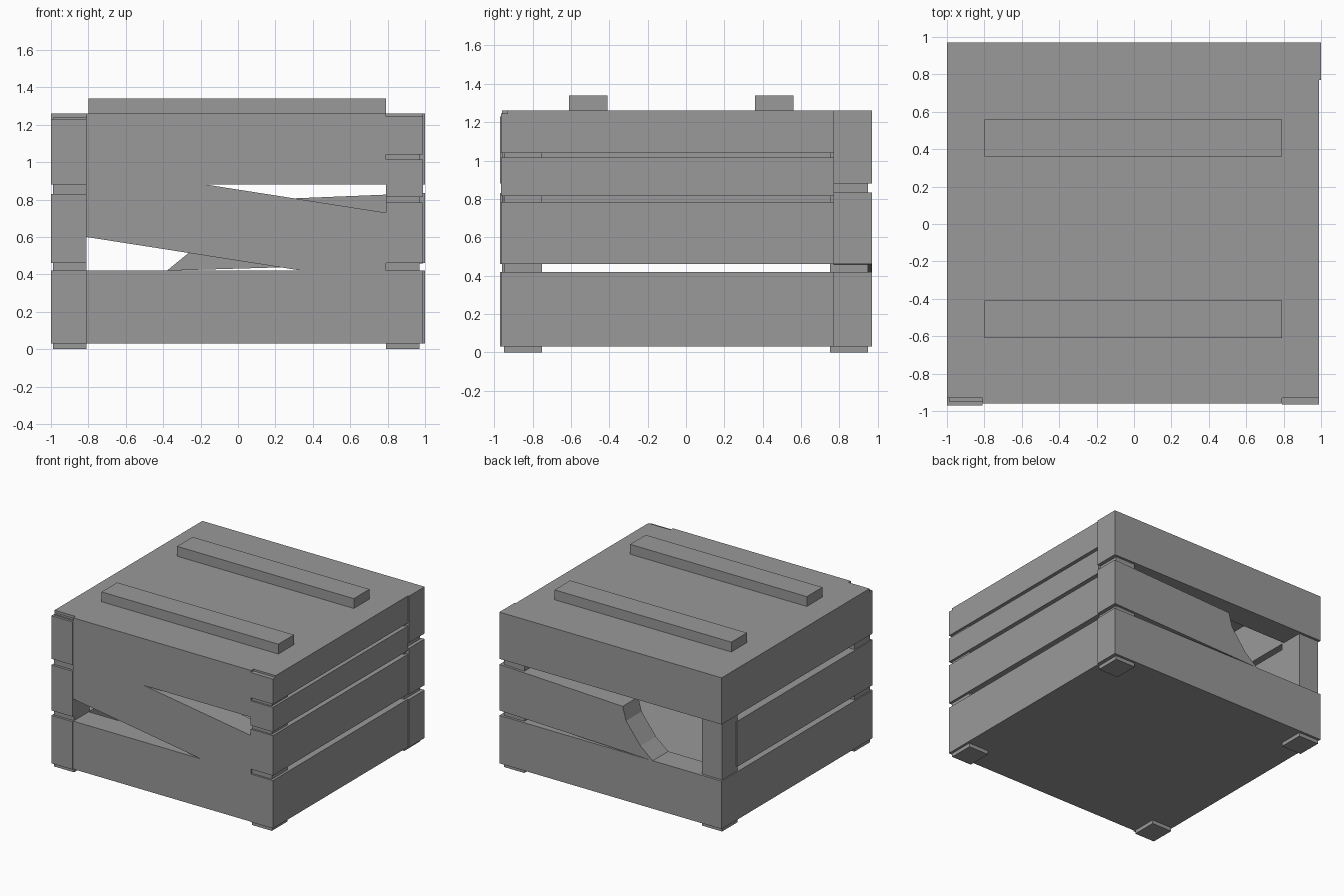
import bpy
import bmesh

cube = bpy.data.objects.get("Cube")
if cube:
    bpy.data.objects.remove(cube, do_unlink=True)

grey = bpy.data.materials.new("weathered grey")
grey.use_nodes = True
colour = (0.32, 0.32, 0.32, 1)
grey.diffuse_color = colour
grey.node_tree.nodes["Principled BSDF"].inputs["Base Color"].default_value = colour


def plank(name, outline, y0, y1):
    """Extrude an x-z outline from y0 to y1."""
    bm = bmesh.new()
    face = bm.faces.new([bm.verts.new((x, y0, z)) for x, z in outline])
    moved = bmesh.ops.extrude_face_region(bm, geom=[face])["geom"]
    verts = [v for v in moved if isinstance(v, bmesh.types.BMVert)]
    bmesh.ops.translate(bm, verts=verts, vec=(0, y1 - y0, 0))
    bmesh.ops.recalc_face_normals(bm, faces=bm.faces)
    mesh = bpy.data.meshes.new(name)
    bm.to_mesh(mesh)
    bm.free()
    mesh.materials.append(grey)
    obj = bpy.data.objects.new(name, mesh)
    bpy.context.collection.objects.link(obj)
    return obj


def box(name, x0, x1, y0, y1, z0, z1):
    return plank(name, [(x0, z0), (x1, z0), (x1, z1), (x0, z1)], y0, y1)


# Floor and lid
box("floor", -0.98, 0.97, -0.94, 0.95, 0.03, 0.06)
box("lid", -1, 0.99, -0.93, 0.97, 1.23, 1.26)

# Lid battens
for name, y in (("front_batten", -0.61), ("back_batten", 0.36)):
    box(name, -0.8, 0.79, y, y + 0.2, 1.25, 1.34)

# Corner posts, whose ends are the feet
for side, x in (("right", -0.99), ("left", 0.79)):
    for end, y in (("front", -0.95), ("back", 0.75)):
        box(f"{end}_{side}_post", x, x + 0.18, y, y + 0.2, 0, 1.24)

# Side boards
for i, (z0, z1) in enumerate([(0.03, 0.42), (0.46, 0.83), (0.88, 1.23)]):
    box(f"right_board_{i + 1}", -1, -0.81, -0.97, 0.77, z0, z1)
for i, (z0, z1) in enumerate([(0.03, 0.42), (0.46, 0.785), (0.815, 1.015), (1.04, 1.245)]):
    box(f"left_board_{i + 1}", 0.79, 0.99, -0.965, 0.77, z0, z1)

# Front boards, the middle one hanging askew
box("front_bottom_board", -0.81, 0.79, -0.96, -0.76, 0.03, 0.42)
box("front_top_board", -0.81, 0.79, -0.96, -0.76, 0.88, 1.26)
plank("front_slanted_board",
      [(-0.81, 0.6), (0.79, 0.35), (0.79, 0.73), (-0.81, 0.98)], -0.96, -0.76)

# Back boards, the middle one snapped off
box("back_bottom_board", -1, 1, 0.77, 0.97, 0.03, 0.42)
box("back_top_board", -1, 1, 0.77, 0.97, 0.88, 1.26)
plank("back_broken_board",
      [(1, 0.46), (1, 0.835), (-0.11, 0.79), (-0.14, 0.68), (-0.27, 0.51), (-0.38, 0.42)],
      0.77, 0.97)
